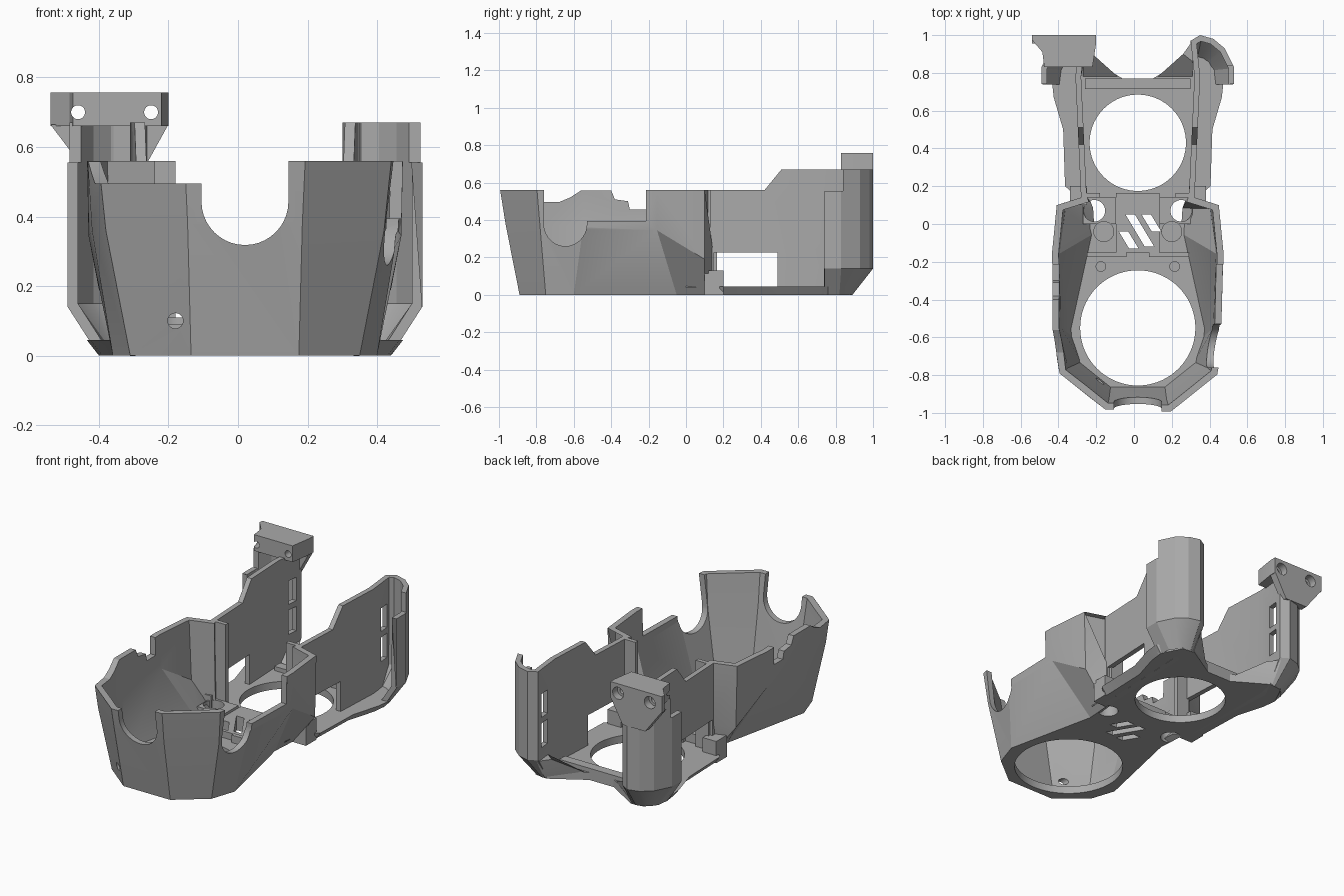
import bpy, bmesh, math
from mathutils import Vector

if "Cube" in bpy.data.objects:
    bpy.data.objects.remove(bpy.data.objects["Cube"])

CX = 0.02  # symmetry plane of the shell
grey = bpy.data.materials.new("mid grey")
grey.use_nodes = True
grey.diffuse_color = (0.4, 0.4, 0.4, 1)
grey.node_tree.nodes["Principled BSDF"].inputs["Base Color"].default_value = (0.4, 0.4, 0.4, 1)


def loft(name, loops, closed=True):
    """Skin between matching point loops; closed loops are capped."""
    bm = bmesh.new()
    rows = [[bm.verts.new(p) for p in loop] for loop in loops]
    n = len(rows[0])
    for a, b in zip(rows, rows[1:]):
        for i in range(n if closed else n - 1):
            j = (i + 1) % n
            bm.faces.new((a[i], a[j], b[j], b[i]))
    if closed:
        bm.faces.new(rows[0])
        bm.faces.new(rows[-1])
        bmesh.ops.recalc_face_normals(bm, faces=bm.faces)
    mesh = bpy.data.meshes.new(name)
    bm.to_mesh(mesh)
    bm.free()
    mesh.materials.append(grey)
    ob = bpy.data.objects.new(name, mesh)
    bpy.context.collection.objects.link(ob)
    return ob


def extrude(name, pts, vec):
    return loft(name, [pts, [Vector(p) + Vector(vec) for p in pts]])


def box(name, x0, x1, y0, y1, z0, z1):
    return extrude(name, [(x0, y0, z0), (x1, y0, z0), (x1, y1, z0), (x0, y1, z0)], (0, 0, z1 - z0))


def disc(name, x, y, z, r, length, axis="z", n=48):
    ang = [2 * math.pi * i / n for i in range(n)]
    if axis == "z":
        return extrude(name, [(x + r * math.cos(a), y + r * math.sin(a), z) for a in ang], (0, 0, length))
    return extrude(name, [(x + r * math.cos(a), y, z + r * math.sin(a)) for a in ang], (0, length, 0))


def side_cut(x0, x1, profile):
    return extrude("cutter", [(x0, y, z) for y, z in profile], (x1 - x0, 0, 0))


def apply(ob, mod):
    bpy.context.view_layer.objects.active = ob
    bpy.ops.object.modifier_apply(modifier=mod.name)


def cut(ob, *cutters):
    for c in cutters:
        m = ob.modifiers.new("cut", "BOOLEAN")
        m.operation, m.solver, m.object = "DIFFERENCE", "EXACT", c
        apply(ob, m)
        bpy.data.objects.remove(c)


def thicken(ob, t):
    m = ob.modifiers.new("thickness", "SOLIDIFY")
    m.thickness, m.offset, m.use_even_offset = t, 1, True
    apply(ob, m)


def both(half):
    """Half outline (rear to front) continued across the symmetry plane."""
    return [(CX + u, y, z) for u, y, z in half] + [(CX - u, y, z) for u, y, z in reversed(half)]


# Faceted front shell, wrapping from one rear end wall to the other
low = [(.27, .15, 0), (.27, .10, 0), (.26, -.05, 0), (.38, -.6, 0), (.33, -.75, 0), (.155, -.89, 0)]
mid = [(.27, .15, .19), (.42, .10, .19), (.45, -.155, .345), (.44, -.55, .36), (.40, -.78, .36), (.165, -.965, .38)]
top = [(.27, .15, .6), (.43, .10, .6), (.455, -.155, .6), (.455, -.55, .6), (.425, -.8, .6), (.175, -1, .6)]
shell = loft("front_shell", [both(low), both(mid), both(top)], closed=False)
thicken(shell, .035)
arc = [math.pi + math.pi * i / 20 for i in range(21)]
cut(shell,
    box("cutter", -1, 1, -1.2, 1, .56, .8),
    # rounded notch in the front face
    extrude("cutter", [(CX - .125, -1.2, .7)]
            + [(CX + .125 * math.cos(a), -1.2, .443 + .125 * math.sin(a)) for a in arc]
            + [(CX + .125, -1.2, .7)], (0, .45, 0)),
    # scooped and stepped rim on the +x side
    side_cut(.15, .7, [(-.76, .7)] + [(-.645 + .115 * math.cos(a), .38 + .12 * math.sin(a)) for a in arc]
             + [(-.53, .395), (-.215, .395), (-.215, .7)]),
    # jagged rim on the -x side
    side_cut(-.7, -.1, [(-1.2, .7), (-1.2, .495), (-.68, .495), (-.62, .52), (-.56, .558), (-.40, .558),
                        (-.38, .51), (-.31, .5), (-.30, .455), (-.215, .455), (-.215, .7)]),
    disc("cutter", -.18, -1.1, .1, .022, .4, "y"))

# Floor plate with bevelled rear edge and two fan openings
front_edge = [(u, y) for u, y, z in reversed(low[2:])]
rear_edge = [(.27, .10), (.35, .2), (.36, .5), (.41, .67), (.42, .76), (.36, .88), (.28, .89), (.08, .77)]


def outline(z, flare):
    half = [(u, y, z) for u, y in front_edge] + [(u + (flare if y < .8 and u > .3 else 0), y, z) for u, y in rear_edge]
    return both(half)


floor = loft("floor_plate", [outline(0, 0), outline(.045, .035)])
cut(floor, disc("cutter", CX, -.55, -.1, .305, .3, n=72), disc("cutter", CX, .43, -.1, .255, .3, n=72))

# Raised centre block with three slanted vents
block = box("centre_block", CX - .115, CX + .115, -.15, .165, .02, .085)
vents = [(-.105, .01), (-.02, .0), (.06, .05)]


def vent(i, z):
    x0, ya = CX + (-.1, -.065, .02)[i], (-.04, .05, .05)[i]
    d = (.09, .17, .09)[i]
    return extrude("cutter", [(x0, ya, z), (x0 + .05, ya, z), (x0 + .05 + d * .6, ya - d, z), (x0 + d * .6, ya - d, z)],
                   (0, 0, .4))


for part in (floor, block):
    cut(part, *[vent(i, -.1) for i in range(3)])

# Paired parts on each side
for s, side in ((1, "left"), (-1, "right")):
    def X(u):
        return CX + s * u

    # screw bosses and holes beside the centre block
    cut(floor, disc("cutter", X(.23), .07, -.1, .057, .4))
    boss = box(side + "_screw_boss", X(.115), X(.29), 0, .14, .04, .1)
    cut(boss, disc("cutter", X(.23), .07, -.1, .057, .4))
    disc(side + "_round_boss", X(.18), -.04, .03, .055, .08)
    disc(side + "_small_boss", X(.195), -.225, .03, .028, .03, n=32)
    box(side + "_ledge", X(.06), X(.27), -.175, -.15, .03, .09)
    box(side + "_foot", X(.27), X(.36), .1, .2, .0, .13)
    box(side + "_post", X(.2), X(.285), .14, .165, .045, .56)

    # rear side wall turning into a hollow open-fronted tower
    upper = [(.27, .13), (.30, .78), (.28, .97), (.33, 1), (.40, .98), (.46, .93), (.51, .83), (.51, .74)]
    base = [(.27, .13), (.30, .78), (.28, .88), (.31, .89), (.35, .88), (.38, .86), (.41, .82), (.42, .74)]
    rows = [[(X(u), y, z) for u, y in pts] for pts, z in ((base, 0), (upper, .14), (upper, .7))]
    if s < 0:
        rows = [r[::-1] for r in rows]
    wall = loft(side + "_wall_and_tower", rows, closed=False)
    thicken(wall, .03)
    cut(wall,
        box("cutter", X(0), X(.8), 0, 1.2, .67, .9),
        side_cut(X(.1), X(.45), [(0, .56), (.42, .56), (.51, .67), (.51, .9), (0, .9)]),
        box("cutter", X(.42), X(.7), .6, .84, .555, .9),
        side_cut(X(.15), X(.45), [(.15, .045), (.49, .045), (.49, .225), (.15, .225)]),
        box("cutter", X(.2), X(.36), .865, .93, .2, .345),
        box("cutter", X(.2), X(.36), .865, .93, .38, .52))

    # sloped gusset from the floor up to the tower
    loft(side + "_gusset", [[(X(.08), .77, 0), (X(.29), .77, 0), (X(.29), .89, 0)],
                            [(X(.10), .775, .04), (X(.29), .775, .04), (X(.29), .93, .06)],
                            [(X(.24), .90, .13), (X(.29), .86, .13), (X(.29), .97, .13)]])

# Rear crossbar behind the round opening
box("rear_crossbar", CX - .28, CX + .28, .715, .77, .03, .07)

# Mounting head on the taller tower
head = extrude("mounting_head", [(-.54, 1, .66), (-.54, .975, .66), (-.485, .91, .66), (-.475, .83, .66),
                                 (-.22, .83, .66), (-.2, .96, .66), (-.2, 1, .66)], (0, 0, .097))
brace = extrude("head_brace", [(-.54, .955, .665), (-.2, .955, .665), (-.28, .955, .52), (-.43, .955, .52)], (0, .045, 0))
for x in (-.25, -.46):
    cut(head, disc("cutter", x, .7, .7, .02, .5, "y", 32), disc("cutter", x, .955, .7, .036, .2, "y", 32))

# Smooth only the round surfaces
for ob in bpy.context.collection.objects:
    ob.select_set(ob.type == "MESH" and grey.name in ob.data.materials)
bpy.context.view_layer.objects.active = shell
bpy.ops.object.shade_smooth_by_angle(angle=math.radians(20))
